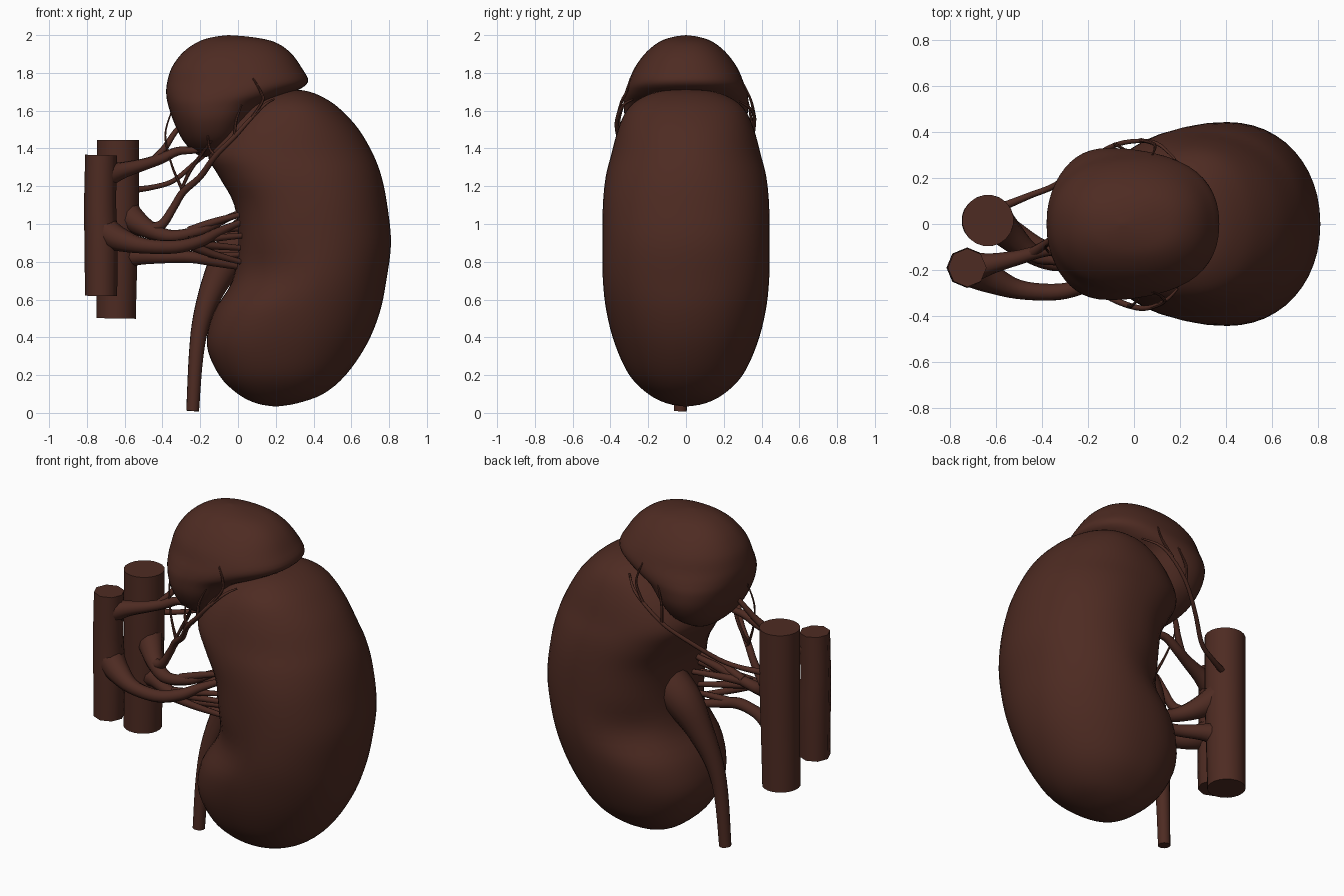
import bpy, bmesh, math
from mathutils import Vector

brown = bpy.data.materials.new("dark_brown_tissue")
brown.diffuse_color = (0.076, 0.024, 0.016, 1)


def spline(rows, steps):
    """Catmull-Rom through rows of numbers."""
    out = []
    n = len(rows)
    for i in range(n - 1):
        p0, p1, p2, p3 = (rows[max(0, min(n - 1, i + k))] for k in (-1, 0, 1, 2))
        for s in range(steps):
            t = s / steps
            out.append([0.5 * (2 * b + (c - a) * t + (2 * a - 5 * b + 4 * c - d) * t * t
                               + (3 * b - a - 3 * c + d) * t ** 3)
                        for a, b, c, d in zip(p0, p1, p2, p3)])
    out.append(list(rows[-1]))
    return out


def skin(name, rings, angle=50):
    """Bridge equal-sized rings of points into a closed, smooth mesh."""
    bm = bmesh.new()
    loops = [[bm.verts.new(p) for p in r] for r in rings]
    n = len(loops[0])
    for a, b in zip(loops, loops[1:]):
        for i in range(n):
            j = (i + 1) % n
            bm.faces.new((a[i], a[j], b[j], b[i]))
    bm.faces.new(loops[0][::-1])
    bm.faces.new(loops[-1])
    bmesh.ops.remove_doubles(bm, verts=bm.verts, dist=0.0002)
    bmesh.ops.recalc_face_normals(bm, faces=bm.faces)
    me = bpy.data.meshes.new(name)
    bm.to_mesh(me)
    bm.free()
    me.materials.append(brown)
    ob = bpy.data.objects.new(name, me)
    bpy.context.collection.objects.link(ob)
    bpy.ops.object.select_all(action='DESELECT')
    ob.select_set(True)
    bpy.context.view_layer.objects.active = ob
    bpy.ops.object.shade_smooth_by_angle(angle=math.radians(angle))
    return ob


def organ(name, rows, left=2.0, right=2.0, pinch=0.0, sides=48):
    """Stack of horizontal sections: z, left x, right x, half depth."""
    rings = []
    for z, xl, xr, hy in spline(rows, 4):
        w = pinch * math.exp(-((z - 0.74) / 0.13) ** 2)
        ring = []
        for k in range(sides):
            a = 2 * math.pi * k / sides
            c, s = math.cos(a), math.sin(a)
            power = left if c < 0 else right
            x = math.copysign(abs(c) ** (2 / power), c)
            y = math.copysign(abs(s) ** (2 / power), s)
            if c < 0:
                y *= 1 - w * min(1, -c * 1.4)
            ring.append(((xl + xr) / 2 + x * max(0, xr - xl) / 2, y * max(0, hy), z))
        rings.append(ring)
    return skin(name, rings)


def tube(name, pts, sides=10, steps=5):
    """Tapered vessel through points x, y, z, radius."""
    path = spline(pts, steps)
    pos = [Vector(p[:3]) for p in path]
    rings, side = [], None
    for i, p in enumerate(pos):
        d = (pos[min(i + 1, len(pos) - 1)] - pos[max(i - 1, 0)]).normalized()
        if side is None:
            side = d.orthogonal().normalized()
        side = (side - d * side.dot(d)).normalized()
        up = d.cross(side)
        r = max(path[i][3], 0.002)
        rings.append([p + r * (side * math.cos(2 * math.pi * k / sides)
                               + up * math.sin(2 * math.pi * k / sides)) for k in range(sides)])
    return skin(name, rings)


# kidney body
organ("kidney", [
    (.033, .2, .2, 0), (.05, .1, .31, .1), (.1, 0, .45, .2), (.2, -.1, .57, .3),
    (.36, -.165, .68, .375), (.53, -.13, .75, .42), (.7, -.03, .785, .44),
    (.9, 0, .81, .443), (1.1, -.02, .79, .44), (1.25, -.1, .76, .425),
    (1.37, -.16, .715, .395), (1.5, -.1, .64, .36), (1.6, 0, .55, .315),
    (1.66, .08, .47, .25), (1.7, .18, .38, .15), (1.717, .27, .27, 0)],
    left=2.4, right=2.1, pinch=.14)

# adrenal gland cap
organ("adrenal_gland", [
    (1.355, -.17, -.17, 0), (1.37, -.22, -.11, .13), (1.44, -.29, 0, .25),
    (1.54, -.34, .07, .315), (1.63, -.37, .15, .33), (1.69, -.38, .28, .325),
    (1.75, -.375, .37, .305), (1.83, -.35, .335, .27), (1.91, -.29, .275, .21),
    (1.965, -.21, .19, .14), (1.99, -.13, .07, .07), (2.0, -.05, -.05, 0)], left=2.25, right=2.3)

# ureter with renal pelvis funnel
tube("ureter", [
    (.14, .07, 1.0, .12), (-.01, .06, .87, .11), (-.115, .035, .7, .075),
    (-.19, 0, .5, .05), (-.222, -.02, .3, .039), (-.24, -.03, .01, .034)], sides=14)

# two main trunks
tube("back_trunk", [(-.645, .015, .5, .105), (-.64, .015, .8, .108), (-.635, .015, 1.1, .112),
                    (-.635, .015, 1.445, .112)], sides=20)
tube("front_trunk", [(-.725, -.19, .62, .085), (-.725, -.19, .9, .088), (-.73, -.19, 1.1, .085),
                     (-.725, -.19, 1.365, .084)], sides=8)

# branches to the kidney
tube("front_renal_branch", [
    (-.7, -.2, .96, .078), (-.63, -.235, .92, .065), (-.5, -.285, .885, .042), (-.33, -.295, .88, .036),
    (-.2, -.26, .91, .032), (-.1, -.2, .96, .024), (.04, -.12, 1.02, .014)])
tube("back_renal_upper", [
    (-.61, .02, 1.08, .085), (-.55, -.04, 1.02, .068), (-.46, -.12, .965, .046), (-.35, -.17, .935, .034),
    (-.2, -.17, .965, .028), (-.1, -.14, 1.01, .022), (.03, -.09, 1.07, .014)])
tube("back_renal_lower", [
    (-.62, 0, .83, .08), (-.53, -.03, .83, .05), (-.4, -.1, .825, .034), (-.25, -.14, .825, .032),
    (-.12, -.12, .8, .026), (.04, -.07, .77, .018)])

# fan of small vessels entering the hollow
for i, (y0, z0, y1, z1) in enumerate([
        (-.27, .89, -.14, .79), (-.25, .9, -.12, .87), (-.25, .91, -.16, .94),
        (-.17, .95, -.05, .98), (-.14, .82, -.1, .84), (-.17, .96, -.14, 1.06)]):
    tube("hilum_vessel_%d" % (i + 1), [
        (-.26, y0, z0, .026), (-.13, (y0 + y1) / 2 - .01, (z0 + z1) / 2, .02), (.05, y1, z1, .013)], sides=8)

# branches to the adrenal gland
tube("adrenal_front_branch", [
    (-.69, -.185, 1.26, .065), (-.61, -.17, 1.285, .044), (-.5, -.145, 1.315, .032), (-.41, -.12, 1.345, .028),
    (-.32, -.11, 1.385, .023), (-.24, -.12, 1.39, .018), (-.17, -.13, 1.4, .012)])
tube("adrenal_front_fork", [
    (-.45, -.13, 1.33, .024), (-.39, -.09, 1.4, .018), (-.33, -.05, 1.49, .014), (-.27, -.04, 1.55, .01)])
tube("adrenal_low_branch", [
    (-.47, -.12, .97, .036), (-.4, -.15, 1.0, .026), (-.34, -.16, 1.09, .021), (-.29, -.18, 1.17, .02),
    (-.2, -.24, 1.25, .017), (-.12, -.31, 1.36, .015), (-.02, -.355, 1.46, .013),
    (.06, -.365, 1.55, .011), (.14, -.33, 1.63, .008), (.19, -.28, 1.66, .005)])
tube("adrenal_back_branch", [
    (-.56, .08, 1.18, .018), (-.45, .125, 1.195, .014), (-.34, .17, 1.23, .013), (-.22, .26, 1.33, .012),
    (-.1, .335, 1.43, .011), (0, .36, 1.52, .01), (.1, .35, 1.6, .008), (.18, .28, 1.65, .005)])

# thread-like vessels over the gland
for name, pts in {
    "side_thread": [(-.29, -.17, 1.17, .01), (-.35, -.14, 1.31, .006), (-.385, -.1, 1.47, .005),
                    (-.35, -.08, 1.6, .004)],
    "inner_thread": [(-.3, -.17, 1.18, .008), (-.26, -.15, 1.27, .01), (-.2, -.18, 1.36, .01),
                     (-.14, -.25, 1.44, .006)],
    "front_thread_1": [(-.12, -.31, 1.36, .01), (-.15, -.29, 1.4, .008), (-.16, -.27, 1.47, .004)],
    "front_thread_2": [(-.02, -.355, 1.46, .01), (-.01, -.355, 1.55, .008), (.02, -.33, 1.63, .004)],
    "front_thread_3": [(.07, -.365, 1.56, .009), (.13, -.34, 1.65, .008), (.12, -.315, 1.7, .007),
                       (.08, -.295, 1.77, .004)],
    "back_thread_1": [(-.08, .345, 1.45, .009), (-.08, .345, 1.55, .008), (-.04, .325, 1.66, .004)],
    "back_thread_2": [(.03, .365, 1.55, .009), (.09, .345, 1.65, .007), (.08, .3, 1.75, .004)],
}.items():
    tube(name, pts, sides=7)
